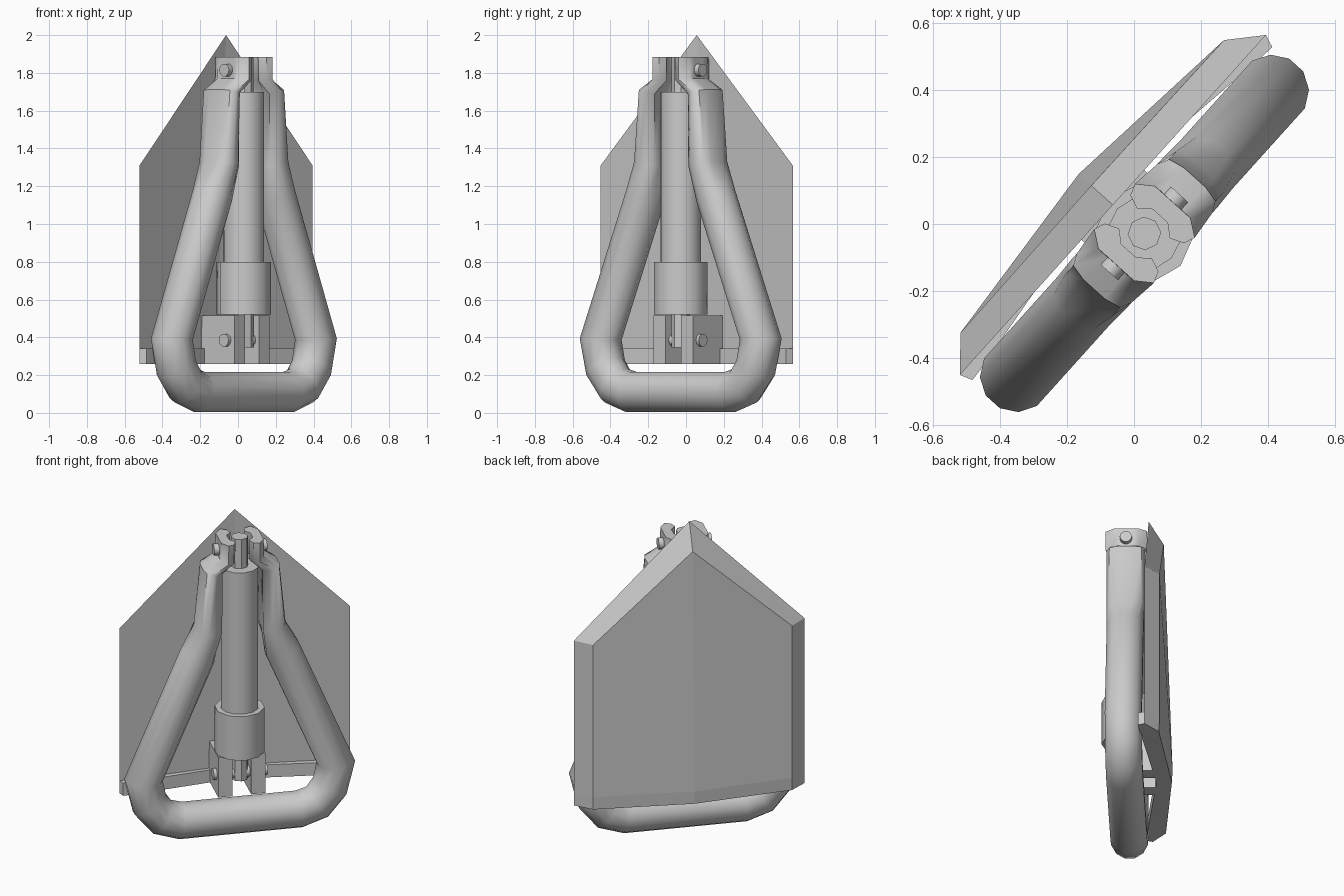
import bpy, bmesh, math
from mathutils import Matrix

if "Cube" in bpy.data.objects:
    bpy.data.objects.remove(bpy.data.objects["Cube"])

# Everything is built in a local frame (x = width, y = depth, z = up), then turned about z
TURN = Matrix.Rotation(math.radians(48), 4, 'Z')
AXIS_Y = -0.042          # depth of shaft and handle centre line


def finish(name, bm, smooth=None):
    bmesh.ops.recalc_face_normals(bm, faces=bm.faces)
    bm.transform(TURN)
    me = bpy.data.meshes.new(name)
    bm.to_mesh(me)
    bm.free()
    ob = bpy.data.objects.new(name, me)
    bpy.context.collection.objects.link(ob)
    if smooth:
        bpy.ops.object.select_all(action='DESELECT')
        ob.select_set(True)
        bpy.context.view_layer.objects.active = ob
        bpy.ops.object.shade_smooth_by_angle(angle=math.radians(smooth))
    return ob


def loft(name, rings, smooth=None):
    """Skin closed rings of equal point count and cap both ends."""
    bm = bmesh.new()
    rows = [[bm.verts.new(p) for p in r] for r in rings]
    n = len(rows[0])
    for a, b in zip(rows, rows[1:]):
        for i in range(n):
            j = (i + 1) % n
            bm.faces.new((a[i], a[j], b[j], b[i]))
    bm.faces.new(rows[0])
    bm.faces.new(rows[-1])
    return finish(name, bm, smooth)


def upright(name, r, z0, z1, sides):
    bm = bmesh.new()
    bmesh.ops.create_cone(bm, cap_ends=True, segments=sides, radius1=r, radius2=r, depth=z1 - z0,
                          matrix=Matrix.Translation((0, AXIS_Y, (z0 + z1) / 2)))
    return finish(name, bm, 40)


def cross_pin(name, x0, x1, z, r=0.035):
    m = Matrix.Translation(((x0 + x1) / 2, AXIS_Y, z)) @ Matrix.Rotation(math.pi / 2, 4, 'Y')
    bm = bmesh.new()
    bmesh.ops.create_cone(bm, cap_ends=True, segments=10, radius1=r, radius2=r,
                          depth=x1 - x0, matrix=m)
    return finish(name, bm, 40)


def box(name, x0, x1, y0, y1, z0, z1):
    return loft(name, [[(x0, y0, z), (x1, y0, z), (x1, y1, z), (x0, y1, z)] for z in (z0, z1)])


# Handle: round tube loop whose two ends flatten, then close as clamps round the inner rod
def mirrored(outer, inner):
    """12-point section from its outer and inner quarter profiles."""
    return ([(n, -v) for n, v in outer] + outer[::-1]
            + inner + [(n, -v) for n, v in inner[::-1]])


ROUND = [(math.cos(math.radians(30 * k - 75)), math.sin(math.radians(30 * k - 75)))
         for k in range(12)]
FLAT = mirrored([(.2, 1), (.8, .85), (1, .4)], [(-.4, .95), (-.95, .68), (-.85, .25)])
CLAMP = mirrored([(.2, 1), (1, .6), (1, .3)], [(-.6, .9), (-1, .55), (-.3, .25)])

# x, z, tilt of section, half thickness, half depth, section
stations = [
    (.35, .11, -82, .11, .11, ROUND),
    (.46, .145, -57, .11, .11, ROUND),
    (.535, .24, -30, .11, .11, ROUND),
    (.57, .39, 3, .112, .11, ROUND),
    (.25, 1.15, 22, .105, .11, ROUND),
    (.19, 1.32, 8, .073, .11, FLAT),
    (.17, 1.70, 12, .056, .11, FLAT),
    (.085, 1.765, 8, .043, .12, CLAMP),
    (.083, 1.885, 0, .043, .12, CLAMP),
]


def section(s, side):
    x, z, tilt, hn, hv, shape = s
    c, t = math.cos(math.radians(tilt)), math.sin(math.radians(tilt))
    return [(side * (x + n * hn * c), AXIS_Y + v * hv, z + n * hn * t) for n, v in shape]


loft("handle", [section(s, -1) for s in stations[::-1]] + [section(s, 1) for s in stations], 46)

# Telescoping shaft, collar and inner rod
upright("shaft", .11, .78, 1.70, 12)
upright("collar", .145, .52, .80, 10)
upright("top_rod", .05, 1.68, 1.885, 8)
upright("hinge_tongue", .05, .345, .54, 8)

# Hinge plates and pins
for side, tag in ((-1, "left"), (1, "right")):
    a, b = sorted((side * .055, side * .14))
    box("hinge_plate_" + tag, a, b, -.10, .135, .26, .515)
    a, b = sorted((side * .09, side * .157))
    cross_pin("clamp_bolt_" + tag, a, b, 1.815)
cross_pin("hinge_pin", -.16, .16, .385)

# Blade: flat at the tip, dished towards the hinge, with a bevelled rim
W, B = .684, .589
bm = bmesh.new()
f = [bm.verts.new(p) for p in [(-W, .085, .34), (0, .15, .34), (W, .085, .34),
                               (W, .085, 1.31), (0, .085, 2), (-W, .085, 1.31)]]
b = [bm.verts.new(p) for p in [(-B, .168, .34), (0, .223, .34), (B, .168, .34),
                               (B, .168, 1.31), (0, .172, 1.845), (-B, .168, 1.31)]]
for s in (f, b):
    bm.faces.new((s[0], s[1], s[4], s[5]))
    bm.faces.new((s[1], s[2], s[3], s[4]))
for i in range(6):
    j = (i + 1) % 6
    bm.faces.new((f[i], f[j], b[j], b[i]))
finish("blade", bm)

# Lower lip of the blade, following the dish
front = [(-W, .085), (-.67, .047), (-.63, .05), (0, .13), (.63, .05), (.67, .047), (W, .085)]
lip = [front + [(B, .168 - d), (0, .223 - d), (-B, .168 - d)] for d in (.004, 0)]
loft("blade_lip", [[(x, y, z) for x, y in ring] for ring, z in zip(lip, (.26, .34))])
